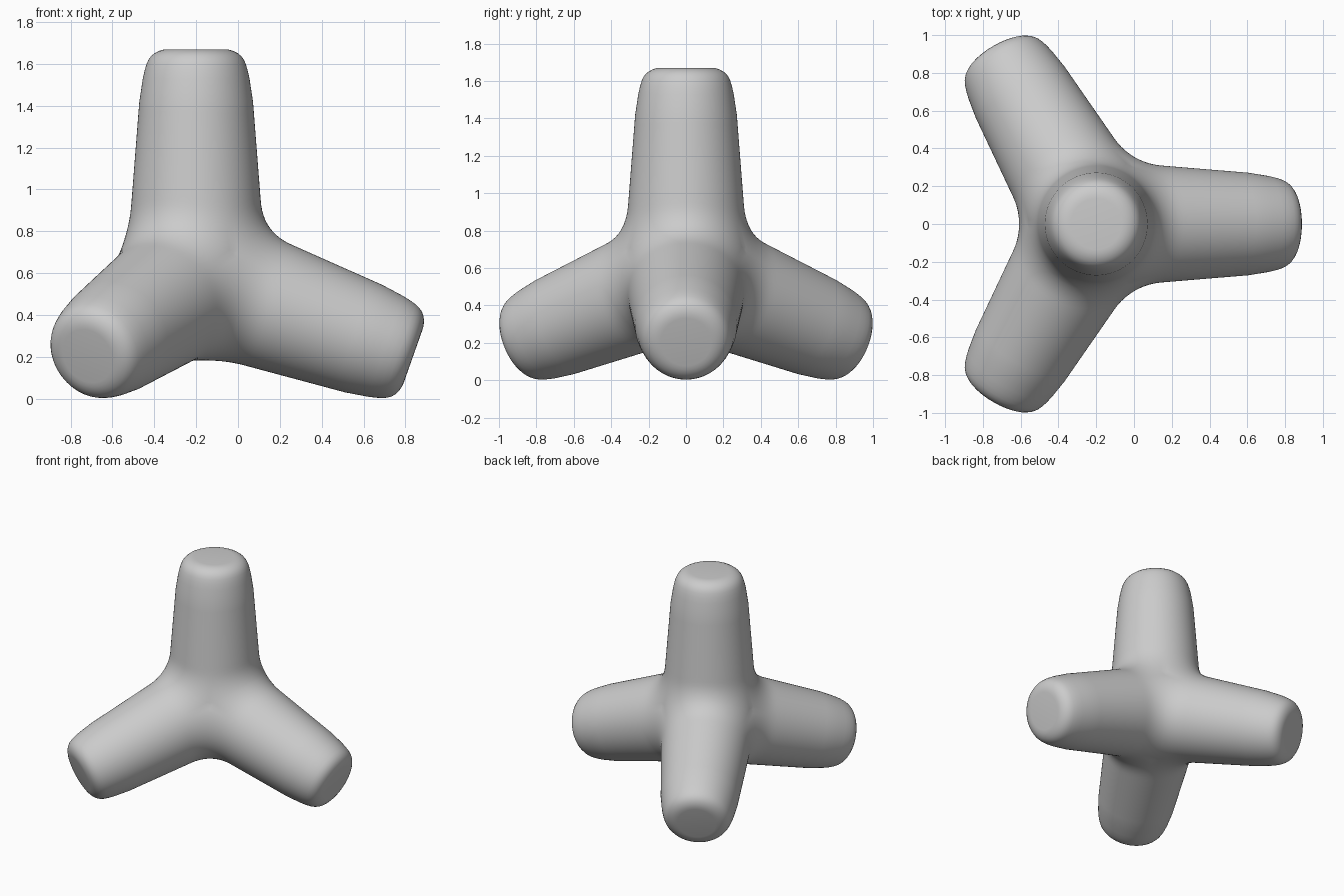
import bpy, bmesh, math
from mathutils import Vector

cube = bpy.data.objects.get("Cube")
if cube:
    bpy.data.objects.remove(cube, do_unlink=True)

CENTRE = Vector((-0.2, 0, 0.57))
SIDES, ROWS, BLEND = 96, 20, 0.13
# Rounded tip of each leg: (distance along axis, radius)
TIP = [(0.9, 0.264), (0.96, 0.255), (1.0, 0.246), (1.03, 0.237), (1.05, 0.228),
       (1.068, 0.215), (1.082, 0.198), (1.092, 0.178), (1.098, 0.157), (1.1, 0.135)]

# Four axes pointing to the corners of a tetrahedron
tilt = math.asin(1 / 3)
AXES = [Vector((0, 0, 1))]
for i in range(3):
    turn = math.radians(120 * i)
    AXES.append(Vector((math.cos(tilt) * math.cos(turn),
                        math.cos(tilt) * math.sin(turn), -math.sin(tilt))))


def leg_distance(p, axis):
    """Distance from p to the side of one tapered leg."""
    t = max(p.dot(axis), 0)
    return (p - axis * t).length - (0.338 - 0.078 * t)


def blended_distance(p):
    """Filleted union of the two nearest legs."""
    a, b = sorted(leg_distance(p, axis) for axis in AXES)[:2]
    h = max(BLEND - (b - a), 0) / BLEND
    return a - h * h * BLEND / 4


def solve(point_at):
    """Radius at which point_at(radius) lies on the blended surface."""
    low, high = 0.05, 0.8
    for _ in range(18):
        mid = (low + high) / 2
        if blended_distance(point_at(mid)) < 0:
            low = mid
        else:
            high = mid
    return point_at((low + high) / 2)


def add_leg(bm, axis):
    others = [o for o in AXES if o is not axis]
    u = (others[0] - axis * others[0].dot(axis)).normalized()
    v = axis.cross(u)
    columns = []
    for i in range(SIDES):
        angle = math.tau * i / SIDES
        out = u * math.cos(angle) + v * math.sin(angle)
        # Root starts on the plane halfway to the nearest other leg
        slope = 0.75 * max(out.dot(o) for o in others)
        root = solve(lambda r: out * r + axis * (r * slope))
        points = [root]
        start = root.dot(axis)
        for j in range(1, ROWS):
            t = start + (0.85 - start) * (j / (ROWS - 1)) ** 1.5
            points.append(solve(lambda r: out * r + axis * t))
        points += [axis * t + out * r for t, r in TIP]
        columns.append([bm.verts.new(p + CENTRE) for p in points])
    for i, a in enumerate(columns):
        b = columns[(i + 1) % SIDES]
        for j in range(len(a) - 1):
            bm.faces.new((a[j], b[j], b[j + 1], a[j + 1]))
    # Flat end
    bm.faces.new([c[-1] for c in columns])


bm = bmesh.new()
for axis in AXES:
    add_leg(bm, axis)
bmesh.ops.remove_doubles(bm, verts=bm.verts, dist=0.0005)
bmesh.ops.recalc_face_normals(bm, faces=bm.faces)

mesh = bpy.data.meshes.new("four_legged_block")
bm.to_mesh(mesh)
bm.free()
block = bpy.data.objects.new("four_legged_block", mesh)
bpy.context.collection.objects.link(block)

# Plain grey concrete
grey = bpy.data.materials.new("concrete_grey")
grey.use_nodes = True
colour = (0.6, 0.6, 0.6, 1)
grey.diffuse_color = colour
grey.node_tree.nodes["Principled BSDF"].inputs["Base Color"].default_value = colour
mesh.materials.append(grey)

bpy.ops.object.select_all(action='DESELECT')
block.select_set(True)
bpy.context.view_layer.objects.active = block
bpy.ops.object.shade_smooth_by_angle(angle=math.radians(40))
